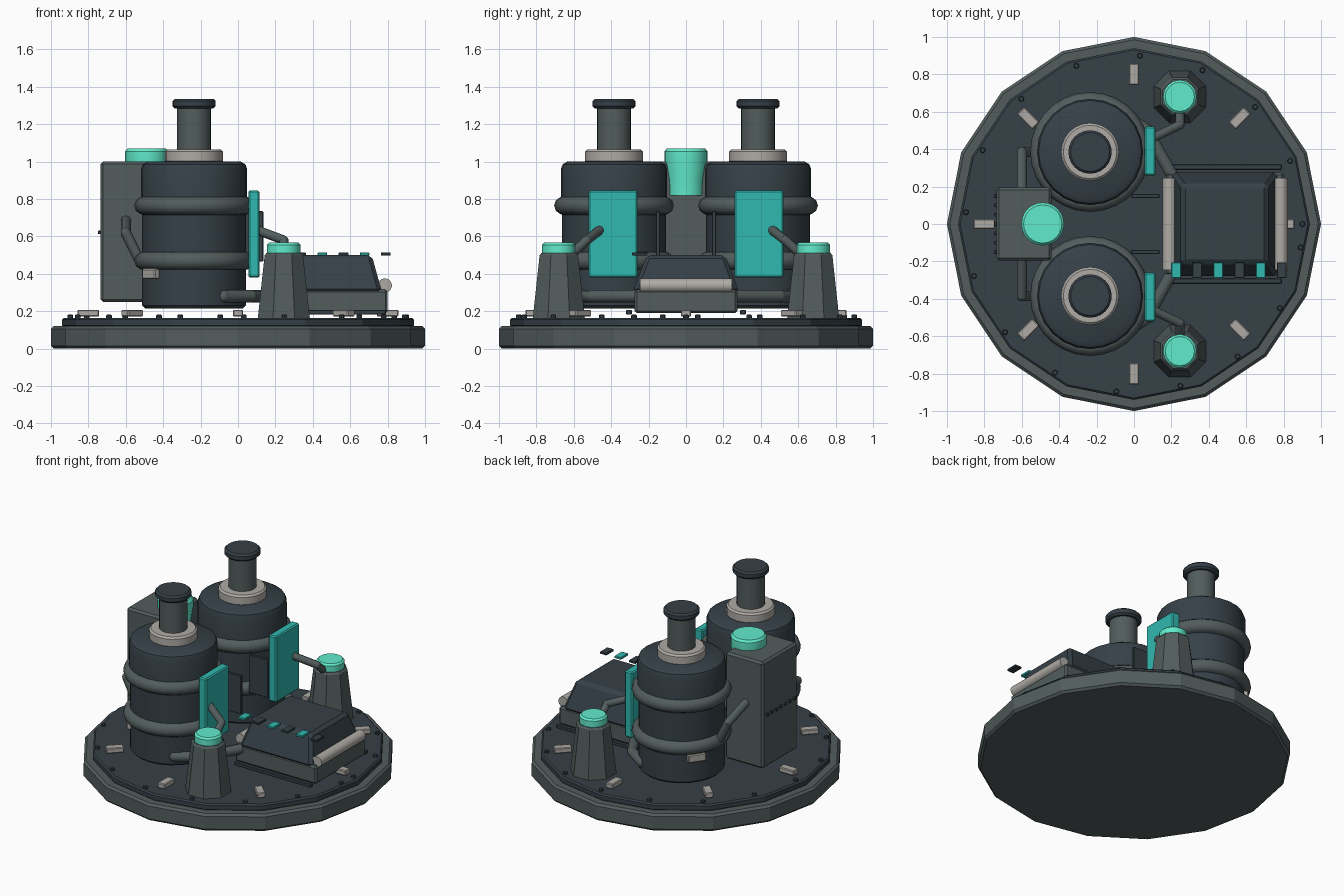
import bpy, bmesh
from math import sin, cos, pi, radians
from mathutils import Vector, Matrix

if "Cube" in bpy.data.objects:
    bpy.data.objects.remove(bpy.data.objects["Cube"])


def material(name, rgb):
    m = bpy.data.materials.new(name)
    m.diffuse_color = (*rgb, 1)
    m.use_nodes = True
    m.node_tree.nodes["Principled BSDF"].inputs["Base Color"].default_value = m.diffuse_color
    return m


DARK = material("dark_slate", (0.036, 0.052, 0.064))
MID = material("mid_grey", (0.085, 0.108, 0.108))
LIGHT = material("light_grey", (0.43, 0.41, 0.38))
TEAL = material("teal", (0.03, 0.48, 0.43))
MINT = material("mint", (0.12, 0.83, 0.6))


def finish(name, bm, mat, smooth=None):
    bmesh.ops.recalc_face_normals(bm, faces=bm.faces)
    me = bpy.data.meshes.new(name)
    bm.to_mesh(me)
    bm.free()
    me.materials.append(mat)
    if smooth:
        me.shade_smooth()
        me.set_sharp_from_angle(angle=radians(smooth))
    ob = bpy.data.objects.new(name, me)
    bpy.context.collection.objects.link(ob)
    return ob


def lathe(name, profile, mat, at=(0, 0), sides=24, turn=0.0, smooth=35):
    """Closed solid of revolution about z from (radius, z) points, bottom to top."""
    bm = bmesh.new()
    rings = [[bm.verts.new((at[0] + r * cos(turn + 2 * pi * i / sides),
                            at[1] + r * sin(turn + 2 * pi * i / sides), z))
              for i in range(sides)] for r, z in profile]
    for a, b in zip(rings, rings[1:]):
        for i in range(sides):
            j = (i + 1) % sides
            bm.faces.new((a[i], a[j], b[j], b[i]))
    bm.faces.new(rings[0])
    bm.faces.new(rings[-1])
    return finish(name, bm, mat, smooth)


def disc(name, r, z0, z1, mat, at=(0, 0), b=0.012, **kw):
    return lathe(name, [(r - b, z0), (r, z0 + b), (r, z1 - b), (r - b, z1)], mat, at, **kw)


def box(name, x, y, z, mat, bevel=0.0, taper=None, rot=0.0):
    """Box from (min, max) ranges; taper = x and y ranges of the top face."""
    bm = bmesh.new()
    bmesh.ops.create_cube(bm, size=1)
    for v in bm.verts:
        top = v.co.z > 0
        rx, ry = taper if (taper and top) else (x, y)
        v.co = (rx[v.co.x > 0], ry[v.co.y > 0], z[top])
    if bevel:
        bmesh.ops.bevel(bm, geom=bm.edges[:], offset=bevel, segments=1, affect='EDGES')
    if rot:
        c = Vector((sum(x) / 2, sum(y) / 2, 0))
        bmesh.ops.rotate(bm, verts=bm.verts, cent=c, matrix=Matrix.Rotation(rot, 3, 'Z'))
    return finish(name, bm, mat)


def block(name, c, size, mat, **kw):
    return box(name, *[(p - s / 2, p + s / 2) for p, s in zip(c, size)], mat, **kw)


def torus(name, at, z, major, minor, mat, n=28, m=10):
    bm = bmesh.new()
    v = [[bm.verts.new((at[0] + (major + minor * cos(2 * pi * j / m)) * cos(2 * pi * i / n),
                        at[1] + (major + minor * cos(2 * pi * j / m)) * sin(2 * pi * i / n),
                        z + minor * sin(2 * pi * j / m))) for j in range(m)] for i in range(n)]
    for i in range(n):
        for j in range(m):
            k, l = (i + 1) % n, (j + 1) % m
            bm.faces.new((v[i][j], v[k][j], v[k][l], v[i][l]))
    return finish(name, bm, mat, 60)


def pipe(name, pts, r, mat):
    """Straight tubes with ball joints at the bends."""
    bm = bmesh.new()
    pts = [Vector(p) for p in pts]
    for a, b in zip(pts, pts[1:]):
        d = b - a
        mx = Matrix.Translation((a + b) / 2) @ d.to_track_quat('Z', 'Y').to_matrix().to_4x4()
        bmesh.ops.create_cone(bm, cap_ends=True, segments=10, radius1=r, radius2=r,
                              depth=d.length, matrix=mx)
    for p in pts:
        bmesh.ops.create_uvsphere(bm, u_segments=10, v_segments=6, radius=r,
                                  matrix=Matrix.Translation(p))
    return finish(name, bm, mat, 40)


# Two-step sixteen-sided base
disc("base", 1.0, 0.0, 0.12, MID, b=0.015, sides=16, smooth=None)
disc("deck", 0.94, 0.115, 0.165, DARK, b=0.01, sides=16, smooth=None)

# Deck bolts and marker blocks
for i in range(17):
    a = radians(22 * i)
    disc("deck_bolt", 0.015, 0.16, 0.182, DARK, (0.9 * cos(a), 0.9 * sin(a)), b=0.004, sides=8)
for i in range(8):
    a = i * pi / 4
    block("deck_marker", (0.8 * cos(a), 0.8 * sin(a), 0.19), (0.115, 0.055, 0.036), LIGHT,
          bevel=0.005, rot=a)

# Mirrored left and right equipment
for s in (1, -1):
    c = (-0.235, 0.385 * s)

    # Tank with hoops, collar and chimney
    lathe("tank", [(0.262, 0.215), (0.277, 0.23), (0.277, 0.715), (0.284, 0.72), (0.284, 0.96),
                   (0.275, 0.985), (0.25, 1.0)], DARK, c)
    for z in (0.765, 0.47):
        torus("tank_hoop", c, z, 0.272, 0.048, MID)
    disc("tank_collar", 0.155, 0.99, 1.065, LIGHT, c)
    disc("chimney", 0.09, 1.05, 1.3, MID, c, b=0.005)
    disc("chimney_cap", 0.116, 1.285, 1.335, DARK, c)
    block("tank_plate", (-0.464, 0.545 * s, 0.4), (0.04, 0.12, 0.055), LIGHT,
          bevel=0.006, rot=-s * radians(35))

    # Glowing panel and thin inner fin
    block("glow_panel", (0.085, 0.39 * s, 0.612), (0.06, 0.26, 0.465), TEAL, bevel=0.008)
    block("inner_fin", (0.06, 0.15 * s, 0.6), (0.15, 0.022, 0.27), DARK, bevel=0.004)

    # Octagonal pylon with glowing cap
    p = (0.245, 0.68 * s)
    lathe("pylon", [(0.151, 0.16), (0.111, 0.5), (0.1, 0.512)], MID, p, sides=8, turn=pi / 8,
          smooth=None)
    disc("pylon_cap", 0.09, 0.5, 0.567, MINT, p, sides=16)

    # Connecting pipes
    pipe("pylon_pipe", [(0.1, 0.46 * s, 0.635), (0.245, 0.53 * s, 0.58), (0.245, 0.64 * s, 0.48)],
         0.025, MID)
    pipe("console_pipe", [(-0.075, 0.6 * s, 0.28), (0.07, 0.5 * s, 0.28), (0.21, 0.25 * s, 0.28)],
         0.034, MID)
    pipe("cabinet_pipe", [(-0.6, 0.17 * s, 0.69), (-0.6, 0.385 * s, 0.62),
                          (-0.52, 0.385 * s, 0.46)], 0.028, MID)

    # Floor rail beside the console
    block("console_rail", (0.49, 0.305 * s, 0.195), (0.6, 0.03, 0.025), DARK, bevel=0.004)

# Rear cabinet, its glowing core and rivets
box("cabinet", (-0.735, -0.44), (-0.195, 0.195), (0.25, 1.0), MID, bevel=0.014)
lathe("cabinet_core", [(0.098, 0.82), (0.1, 0.9), (0.115, 1.0), (0.115, 1.055), (0.102, 1.07)],
      MINT, (-0.488, 0))
for i in range(7):
    block("cabinet_rivet", (-0.738, -0.15 + 0.05 * i, 0.622), (0.022, 0.02, 0.02), DARK,
          bevel=0.004)

# Console with sloped hood and side rollers
box("console_base", (0.17, 0.8), (-0.275, 0.275), (0.19, 0.315), MID, bevel=0.012)
box("console_hood", (0.2, 0.77), (-0.285, 0.285), (0.3, 0.5), DARK, bevel=0.02,
    taper=((0.255, 0.715), (-0.21, 0.21)))
for x in (0.19, 0.785):
    pipe_ends = [(x, -0.245, 0.338), (x, 0.245, 0.338)]
    bm = bmesh.new()
    bmesh.ops.create_cone(bm, cap_ends=True, segments=14, radius1=0.038, radius2=0.038, depth=0.49,
                          matrix=Matrix.Translation((x, 0, 0.338)) @ Matrix.Rotation(pi / 2, 4, 'X'))
    finish("console_roller", bm, LIGHT, 40)

# Row of alternating hovering buttons
for i in range(6):
    block("button", (0.225 + 0.113 * i, -0.247, 0.506), (0.052, 0.082, 0.016),
          DARK if i % 2 else TEAL, bevel=0.003)
